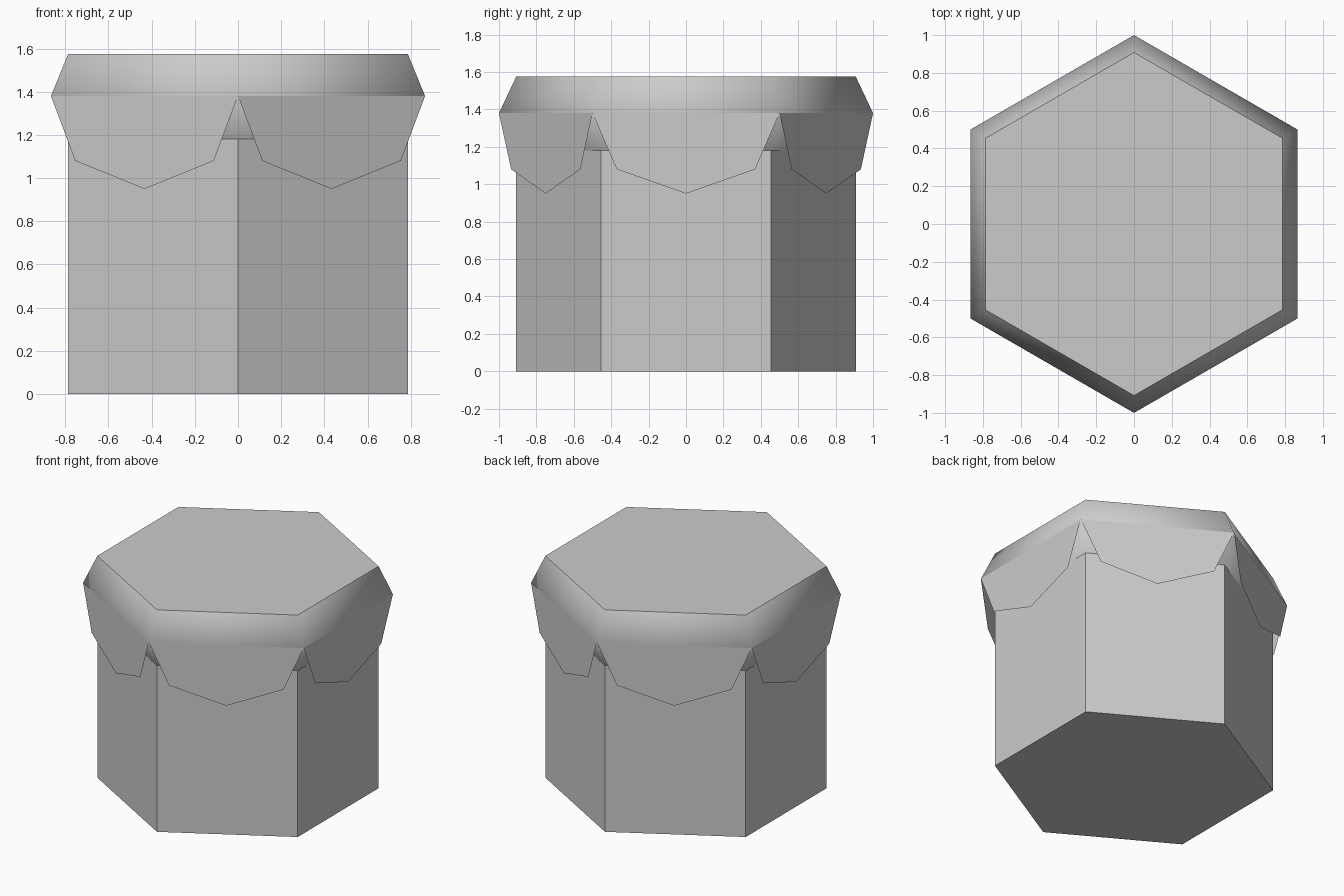
import bpy
import bmesh
from math import sin, cos, radians
from mathutils import Vector

cube = bpy.data.objects.get("Cube")
if cube:
    bpy.data.objects.remove(cube)

grey = bpy.data.materials.new("plain grey")
grey.use_nodes = True
colour = (0.6, 0.6, 0.6, 1)
grey.diffuse_color = colour
grey.node_tree.nodes["Principled BSDF"].inputs["Base Color"].default_value = colour

BODY_R, RIM_R = 0.908, 1.0
NECK_Z, RIM_Z, TOP_Z = 1.18, 1.38, 1.575


def hexagon(radius, z):
    """Six corners, with one pointing to the front."""
    return [Vector((radius * cos(radians(60 * i - 90)),
                    radius * sin(radians(60 * i - 90)), z)) for i in range(6)]


def finish(name, bm):
    mesh = bpy.data.meshes.new(name)
    bm.to_mesh(mesh)
    bm.free()
    mesh.materials.append(grey)
    obj = bpy.data.objects.new(name, mesh)
    bpy.context.collection.objects.link(obj)
    return obj


def stacked(name, levels, bottom=False, top=False, smooth=False):
    """Hexagonal rings joined by side faces, with optional end faces."""
    bm = bmesh.new()
    rings = [[bm.verts.new(p) for p in hexagon(r, z)] for r, z in levels]
    for low, high in zip(rings, rings[1:]):
        for i in range(6):
            j = (i + 1) % 6
            bm.faces.new((low[i], low[j], high[j], high[i])).smooth = smooth
    if bottom:
        bm.faces.new(rings[0][::-1])
    if top:
        lid = bm.faces.new(rings[-1])
        for edge in lid.edges:
            edge.smooth = False
    return finish(name, bm)


# Six-sided column
stacked("column", [(BODY_R, 0), (BODY_R, NECK_Z)], bottom=True)

# Flared cap with softly shaded sloping sides and a flat lid
stacked("cap", [(BODY_R, NECK_Z), (RIM_R, RIM_Z), (BODY_R, TOP_Z)],
        top=True, smooth=True)

# Thin pointed flaps hanging from each side of the rim
bm = bmesh.new()
corners = hexagon(RIM_R, RIM_Z)
outline = [(0, RIM_Z), (0.13, 1.08), (0.5, 0.95), (0.87, 1.08), (1, RIM_Z)]
for i in range(6):
    start, end = corners[i], corners[(i + 1) % 6]
    points = []
    for t, z in outline:
        p = start.lerp(end, t)
        p.z = z
        points.append(bm.verts.new(p))
    bm.faces.new(points)
finish("hanging_flaps", bm)
